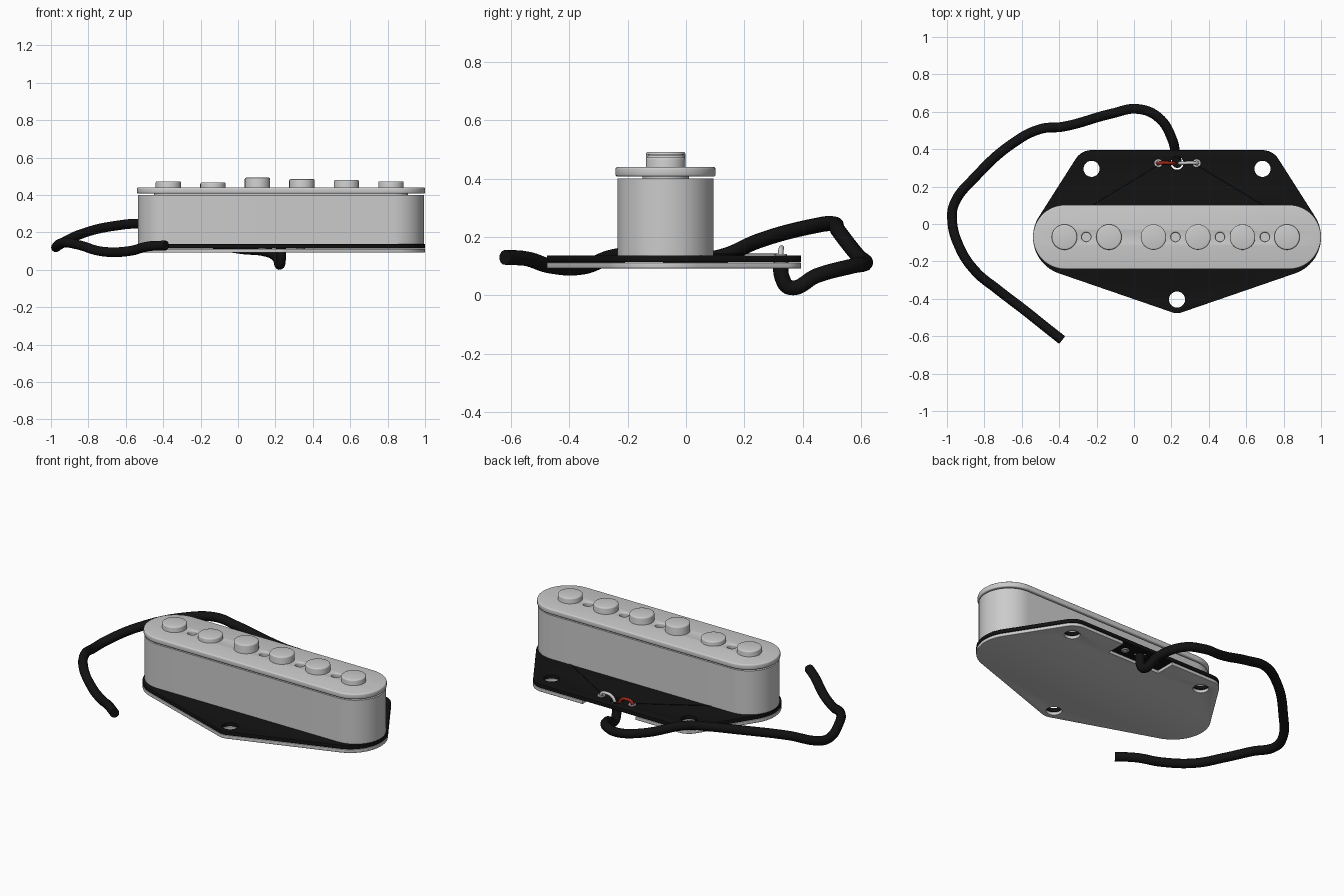
import bpy, math
from mathutils import Vector
from mathutils.geometry import convex_hull_2d

if "Cube" in bpy.data.objects:
    bpy.data.objects.remove(bpy.data.objects["Cube"])

CX, CY = 0.23, -0.07          # middle of the coil


def material(name, rgb):
    m = bpy.data.materials.new(name)
    m.diffuse_color = (*rgb, 1)
    m.use_nodes = True
    m.node_tree.nodes["Principled BSDF"].inputs["Base Color"].default_value = m.diffuse_color
    return m


BLACK = material("black", (0.006, 0.006, 0.006))
RED = material("red", (0.35, 0.02, 0.01))
WHITE = material("white", (0.75, 0.75, 0.75))


def circle(x, y, r, n=48):
    return [(x + r * math.cos(2 * math.pi * i / n),
             y + r * math.sin(2 * math.pi * i / n)) for i in range(n)]


def hull(*circles):
    pts = [p for c in circles for p in circle(*c, 64)]
    return [pts[i] for i in convex_hull_2d([Vector(p) for p in pts])]


def stadium(r, half=0.77):
    return hull((CX - half + r, CY, r), (CX + half - r, CY, r))


def finish(ob, mat):
    bpy.ops.object.select_all(action='DESELECT')
    ob.select_set(True)
    bpy.context.view_layer.objects.active = ob
    bpy.ops.object.convert(target='MESH')
    ob = bpy.context.object
    bpy.ops.object.mode_set(mode='EDIT')
    bpy.ops.mesh.select_all(action='SELECT')
    bpy.ops.mesh.remove_doubles(threshold=0.0002)
    bpy.ops.object.mode_set(mode='OBJECT')
    bpy.ops.object.shade_smooth_by_angle(angle=math.radians(35))
    if mat:
        ob.data.materials.append(mat)
    return ob


def slab(name, outline, z0, z1, holes=(), bevel=0.0, mat=None):
    """Flat extruded outline with round holes and rounded rims."""
    cu = bpy.data.curves.new(name, 'CURVE')
    cu.dimensions, cu.fill_mode = '2D', 'BOTH'
    cu.extrude = (z1 - z0) / 2 - bevel
    cu.bevel_depth, cu.bevel_resolution, cu.offset = bevel, 2, -bevel
    for loop in [outline] + [circle(*h) for h in holes]:
        sp = cu.splines.new('POLY')
        sp.points.add(len(loop) - 1)
        for p, (x, y) in zip(sp.points, loop):
            p.co = (x, y, 0, 1)
        sp.use_cyclic_u = True
    ob = bpy.data.objects.new(name, cu)
    ob.location.z = (z0 + z1) / 2
    bpy.context.collection.objects.link(ob)
    return finish(ob, mat)


def tube(name, pts, r, mat=None, res=8):
    """Round wire along a smooth path."""
    cu = bpy.data.curves.new(name, 'CURVE')
    cu.dimensions = '3D'
    cu.bevel_depth, cu.bevel_resolution = r, 4
    cu.use_fill_caps, cu.resolution_u = True, res
    sp = cu.splines.new('BEZIER')
    sp.bezier_points.add(len(pts) - 1)
    for b, p in zip(sp.bezier_points, pts):
        b.co = p
        b.handle_left_type = b.handle_right_type = 'AUTO'
    ob = bpy.data.objects.new(name, cu)
    bpy.context.collection.objects.link(ob)
    return finish(ob, mat)


# Base outline: three screw lugs joined to the coil ends
outline = hull((-0.227, 0.295, 0.1), (0.687, 0.295, 0.1), (CX, -0.404, 0.073),
               (-0.335, CY, 0.205), (0.795, CY, 0.205))
screws = [(-0.227, 0.295, 0.043), (0.687, 0.295, 0.043), (CX, -0.404, 0.043)]
eyelets = [(0.13, 0.325), (0.335, 0.325)]

# Black fibre plate with cable and eyelet holes
slab("fibre_plate", outline, 0.114, 0.137,
     screws + [(CX, 0.325, 0.035)] + [(x, y, 0.012) for x, y in eyelets],
     0.003, BLACK)

# Metal base plate, notched at the back for the cable
notched = []
for a, b in zip(outline, outline[1:] + outline[:1]):
    notched.append(a)
    if a[1] > 0.39 and b[1] > 0.39 and abs(a[0] - b[0]) > 0.5:
        n = [(0.06, a[1]), (0.06, 0.275), (0.41, 0.275), (0.41, a[1])]
        notched += n if a[0] < b[0] else n[::-1]
slab("base_plate", notched, 0.092, 0.112, screws, 0.003)

# Coil, its core and the top cap
slab("coil", stadium(0.165, 0.765), 0.136, 0.40)
slab("coil_core", stadium(0.08, 0.68), 0.39, 0.412)
slab("top_cap", stadium(0.172), 0.407, 0.44,
     [(x, CY, 0.025) for x in (-0.255, 0.222, 0.46, 0.70)], 0.008)

# Six staggered pole pieces
for i, top in enumerate((0.473, 0.467, 0.492, 0.484, 0.479, 0.473)):
    slab(f"pole_piece_{i + 1}", circle(-0.372 + 0.238 * i, CY, 0.068),
         0.14, top, bevel=0.008)

# Eyelets, lead ends and fine coil wires
for side, (x, y), mat, coil_end in (("left", eyelets[0], RED, -0.24),
                                    ("right", eyelets[1], WHITE, 0.71)):
    slab("eyelet_" + side, circle(x, y, 0.022), 0.108, 0.142, [(x, y, 0.011)], 0.002)
    d = x - CX
    tube("lead_" + side, [(CX + 0.1 * d, 0.325, 0.115), (CX + 0.3 * d, 0.325, 0.15),
                          (CX + 0.65 * d, 0.328, 0.163), (x, y, 0.15), (x, y, 0.105)],
         0.009, mat)
    tube("coil_wire_" + side, [(x, y - 0.01, 0.141), (coil_end, 0.09, 0.141)], 0.0015, BLACK, 2)

# Output cable looping round the back and left
tube("cable", [(0.23, 0.325, 0.125), (0.23, 0.33, 0.06), (0.225, 0.355, 0.027),
               (0.205, 0.45, 0.068), (0.13, 0.57, 0.1), (0.02, 0.615, 0.11),
               (-0.12, 0.59, 0.135), (-0.38, 0.52, 0.225), (-0.5, 0.508, 0.245),
               (-0.65, 0.43, 0.236), (-0.85, 0.25, 0.187), (-0.96, 0.11, 0.13),
               (-0.973, 0.03, 0.12), (-0.935, -0.12, 0.145), (-0.85, -0.25, 0.132),
               (-0.73, -0.35, 0.098), (-0.58, -0.465, 0.1), (-0.48, -0.545, 0.125),
               (-0.385, -0.62, 0.13)], 0.026, BLACK)
